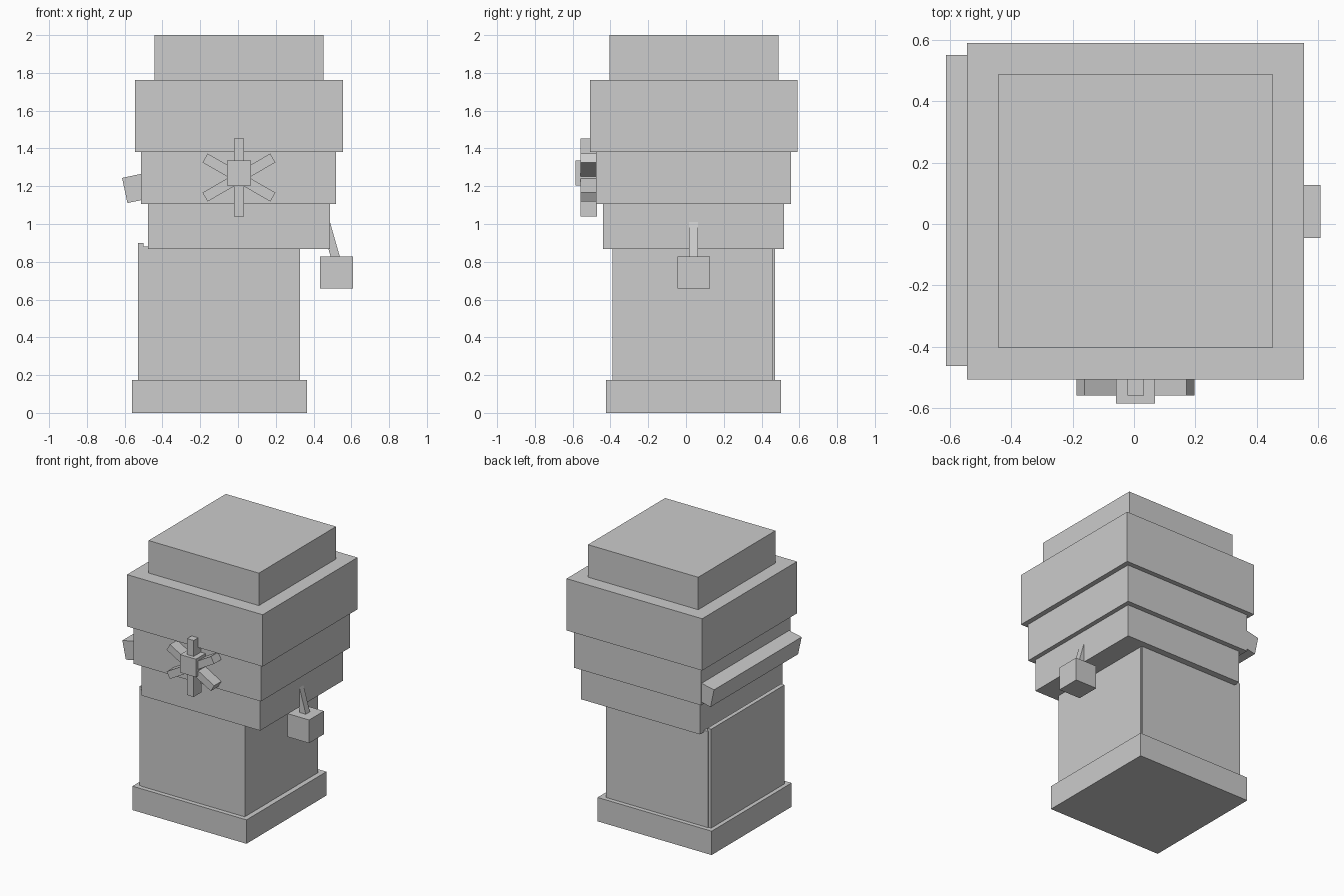
import bpy
import math
from mathutils import Matrix, Vector

if "Cube" in bpy.data.objects:
    bpy.data.objects.remove(bpy.data.objects["Cube"])

grey = bpy.data.materials.new("light_grey")
grey.diffuse_color = (0.604, 0.604, 0.604, 1)
grey.use_nodes = True
grey.node_tree.nodes["Principled BSDF"].inputs["Base Color"].default_value = grey.diffuse_color


def box(name, x, y, z, tilt=0.0):
    """Box from (min, max) ranges, optionally turned about the y axis through its centre."""
    cx, cy, cz = [(r[0] + r[1]) / 2 for r in (x, y, z)]
    bpy.ops.mesh.primitive_cube_add(size=1)
    ob = bpy.context.object
    ob.name = name
    ob.data.name = name
    size = Matrix.Diagonal((x[1] - x[0], y[1] - y[0], z[1] - z[0], 1))
    ob.data.transform(Matrix.Rotation(tilt, 4, 'Y') @ size)
    ob.location = Vector((cx, cy, cz))
    ob.data.materials.append(grey)
    return ob


# foot and shaft
box("base_plinth", (-0.56, 0.365), (-0.423, 0.503), (0, 0.175))
box("shaft", (-0.515, 0.328), (-0.39, 0.46), (0.17, 0.88))
box("shaft_back_panel", (-0.51, 0.32), (0.45, 0.471), (0.17, 0.88))
box("shaft_left_panel", (-0.53, -0.50), (-0.385, 0.465), (0.17, 0.90))

# widening tiers and cap
box("lower_tier", (-0.476, 0.487), (-0.439, 0.519), (0.868, 1.105))
box("middle_tier", (-0.513, 0.519), (-0.476, 0.556), (1.105, 1.382))
box("upper_tier", (-0.545, 0.555), (-0.507, 0.591), (1.382, 1.762))
box("cap", (-0.442, 0.452), (-0.404, 0.490), (1.762, 2.0))

# tilted beam on the left side
box("side_beam", (-0.601, -0.465), (-0.463, 0.552), (1.1235, 1.2595), math.radians(-12))

# hanging weight on the right side, with its slanted strap
box("hanging_weight", (0.434, 0.608), (-0.045, 0.127), (0.658, 0.828))
box("weight_strap", (0.469, 0.516), (0.016, 0.063), (0.75, 1.06), math.radians(-16))

# six-spoked wheel on the front: three crossing bars and a square hub
cx, cz = 0.005, 1.246
for i in range(3):
    box(f"wheel_bar_{i + 1}", (cx - 0.027, cx + 0.027), (-0.559, -0.47),
        (cz - 0.207, cz + 0.207), math.radians(60 * i))
box("wheel_hub", (cx - 0.064, cx + 0.064), (-0.586, -0.47), (1.204, 1.336))
